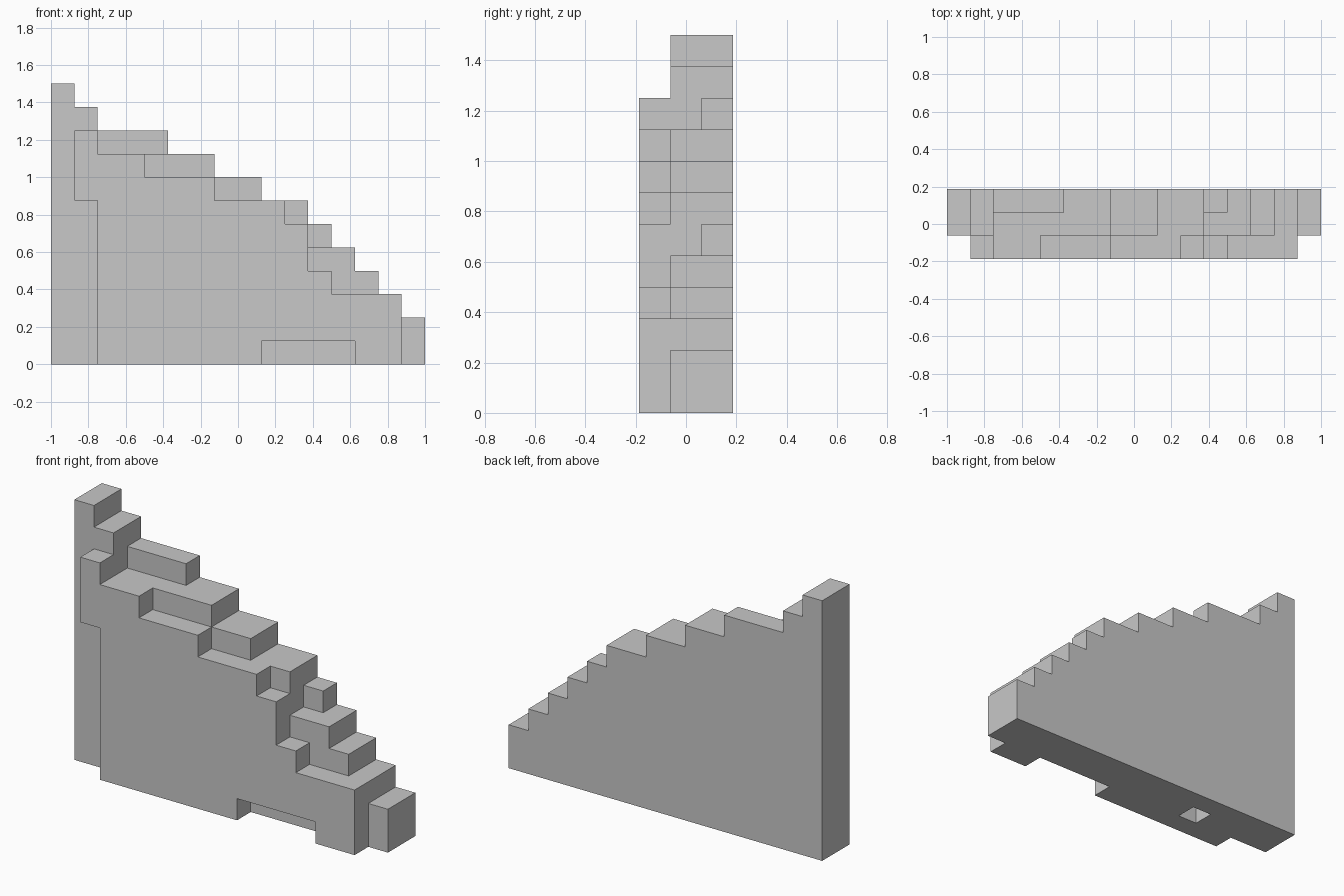
import bpy, bmesh, math

if "Cube" in bpy.data.objects:
    bpy.data.objects.remove(bpy.data.objects["Cube"])

U = 0.125  # block size; the wall is 16 blocks long, 3 deep and 12 high

# Each layer is a row of steps: (number of columns, height in blocks)
front_steps = [(1, 0), (1, 10), (2, 9), (3, 8), (3, 7), (1, 6), (1, 4), (3, 3), (1, 0)]
middle_steps = [(1, 12), (1, 11), (5, 9), (2, 8), (2, 7), (2, 5), (1, 4), (1, 3), (1, 2)]
back_steps = [(1, 12), (1, 11), (3, 10), (2, 9), (2, 8), (2, 7), (1, 6), (1, 5), (1, 4), (1, 3), (1, 2)]


def layer_cells(steps, j):
    heights = [h for count, h in steps for _ in range(count)]
    return {(i, j, k) for i, h in enumerate(heights) for k in range(h)}


cells = layer_cells(front_steps, 0) | layer_cells(middle_steps, 1) | layer_cells(back_steps, 2)

# Cut-outs: recess under the front left block, low front notch, pocket underneath
cells -= {(1, 0, k) for k in range(7)}
cells -= {(i, 0, 0) for i in range(9, 13)}
cells.discard((4, 1, 0))

# Outer skin: one quad wherever a block faces empty space
bm = bmesh.new()
verts = {}


def corner(p):
    if p not in verts:
        verts[p] = bm.verts.new(((p[0] - 8) * U, (p[1] - 1.5) * U, p[2] * U))
    return verts[p]


for cell in sorted(cells):
    for axis in range(3):
        for side in (0, 1):
            neighbour = list(cell)
            neighbour[axis] += 2 * side - 1
            if tuple(neighbour) in cells:
                continue
            quad = []
            for a, b in ((0, 0), (1, 0), (1, 1), (0, 1)):
                p = list(cell)
                p[axis] += side
                p[(axis + 1) % 3] += a
                p[(axis + 2) % 3] += b
                quad.append(corner(tuple(p)))
            bm.faces.new(quad if side else quad[::-1])

# Merge the flat areas into large clean faces
bmesh.ops.dissolve_limit(bm, angle_limit=math.radians(1), verts=bm.verts[:], edges=bm.edges[:])

mesh = bpy.data.meshes.new("stepped_wall")
bm.to_mesh(mesh)
bm.free()

grey = bpy.data.materials.new("light grey")
grey.diffuse_color = (0.58, 0.58, 0.58, 1)
grey.use_nodes = True
grey.node_tree.nodes["Principled BSDF"].inputs["Base Color"].default_value = grey.diffuse_color
mesh.materials.append(grey)
bpy.context.collection.objects.link(bpy.data.objects.new("stepped_wall", mesh))
